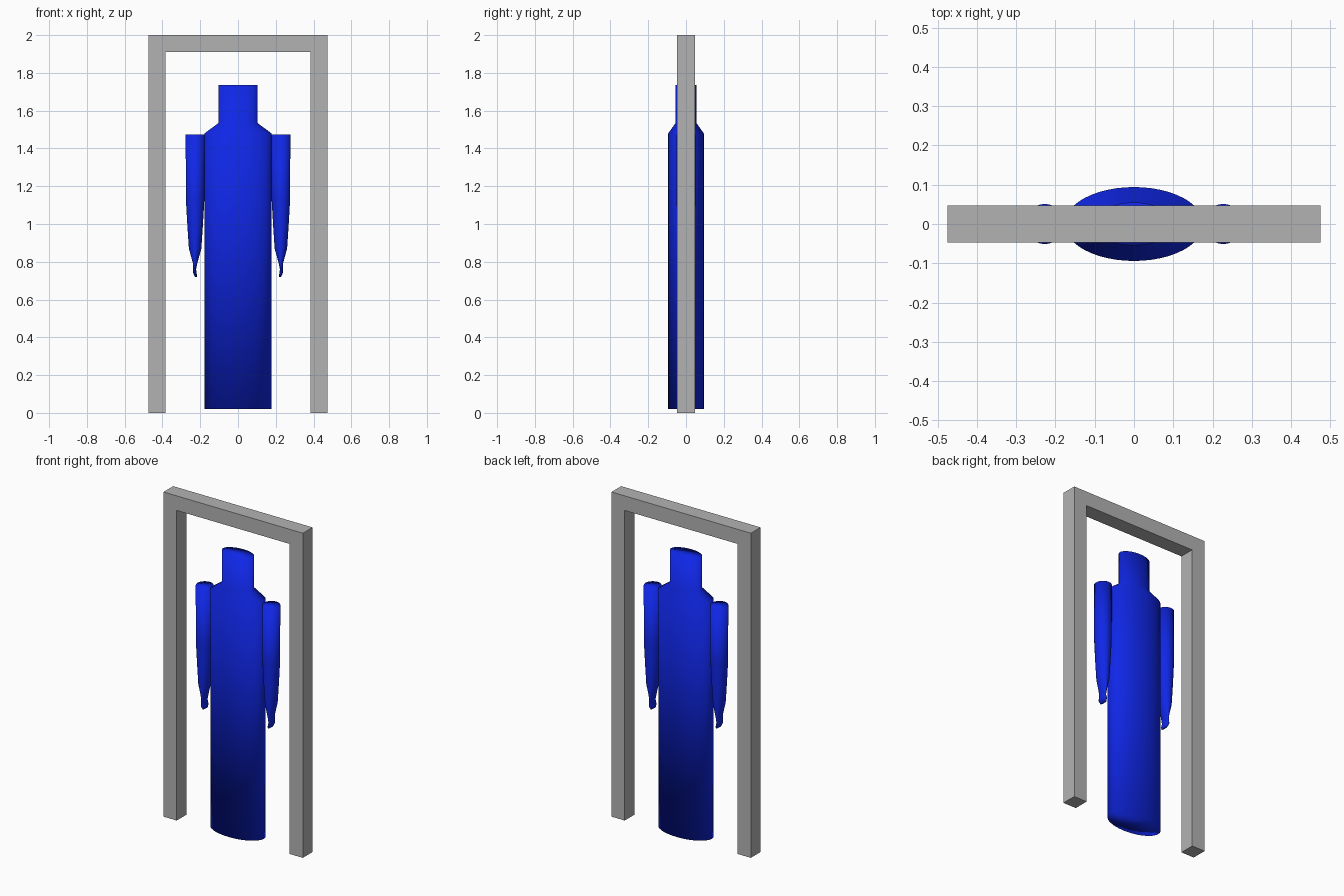
import bpy, bmesh, math

if "Cube" in bpy.data.objects:
    bpy.data.objects.remove(bpy.data.objects["Cube"])


def material(name, rgb):
    m = bpy.data.materials.new(name)
    m.diffuse_color = (*rgb, 1)
    m.use_nodes = True
    m.node_tree.nodes["Principled BSDF"].inputs["Base Color"].default_value = m.diffuse_color
    return m


BLUE = material("deep blue", (0.005, 0.02, 0.8))
GREY = material("mid grey", (0.45, 0.45, 0.45))


def finish(name, bm, mat, smooth):
    bmesh.ops.recalc_face_normals(bm, faces=bm.faces)
    me = bpy.data.meshes.new(name)
    bm.to_mesh(me)
    bm.free()
    me.materials.append(mat)
    for p in me.polygons:
        p.use_smooth = smooth
    ob = bpy.data.objects.new(name, me)
    bpy.context.collection.objects.link(ob)
    return ob


def loft(name, rings, sides=48):
    """Elliptical rings (centre x, z, radius x, radius y), capped at both ends."""
    bm = bmesh.new()
    loops = []
    for cx, z, rx, ry in rings:
        loops.append([bm.verts.new((cx + rx * math.cos(2 * math.pi * i / sides),
                                    ry * math.sin(2 * math.pi * i / sides), z))
                      for i in range(sides)])
    for a, b in zip(loops, loops[1:]):
        for i in range(sides):
            j = (i + 1) % sides
            bm.faces.new((a[i], a[j], b[j], b[i]))
    bm.faces.new(loops[0])
    bm.faces.new(loops[-1])
    return finish(name, bm, BLUE, True)


# Door frame: one arch-shaped profile, extruded in depth
bm = bmesh.new()
outline = [(-0.475, 0), (-0.475, 2), (0.475, 2), (0.475, 0),
           (0.385, 0), (0.385, 1.91), (-0.385, 1.91), (-0.385, 0)]
face = bm.faces.new([bm.verts.new((x, -0.047, z)) for x, z in outline])
ext = bmesh.ops.extrude_face_region(bm, geom=[face])
for v in ext["geom"]:
    if isinstance(v, bmesh.types.BMVert):
        v.co.y = 0.047
finish("door_frame", bm, GREY, False)

# Body with sloped shoulders and head
loft("body", [(0, 0.02, 0.177, 0.094), (0, 1.48, 0.177, 0.094),
              (0, 1.535, 0.103, 0.055), (0, 1.735, 0.103, 0.055)])

# Arms: tapering sleeve, narrow wrist and thin flat hand turned inwards
for name, s in (("left_arm", -1), ("right_arm", 1)):
    loft(name, [(s * x, z, rx, ry) for x, z, rx, ry in (
        (0.227, 1.475, 0.050, 0.051), (0.227, 1.13, 0.049, 0.050),
        (0.227, 0.99, 0.041, 0.046), (0.227, 0.87, 0.033, 0.041),
        (0.227, 0.79, 0.011, 0.032), (0.230, 0.76, 0.008, 0.030),
        (0.228, 0.74, 0.009, 0.034), (0.222, 0.72, 0.006, 0.026))], 32)
